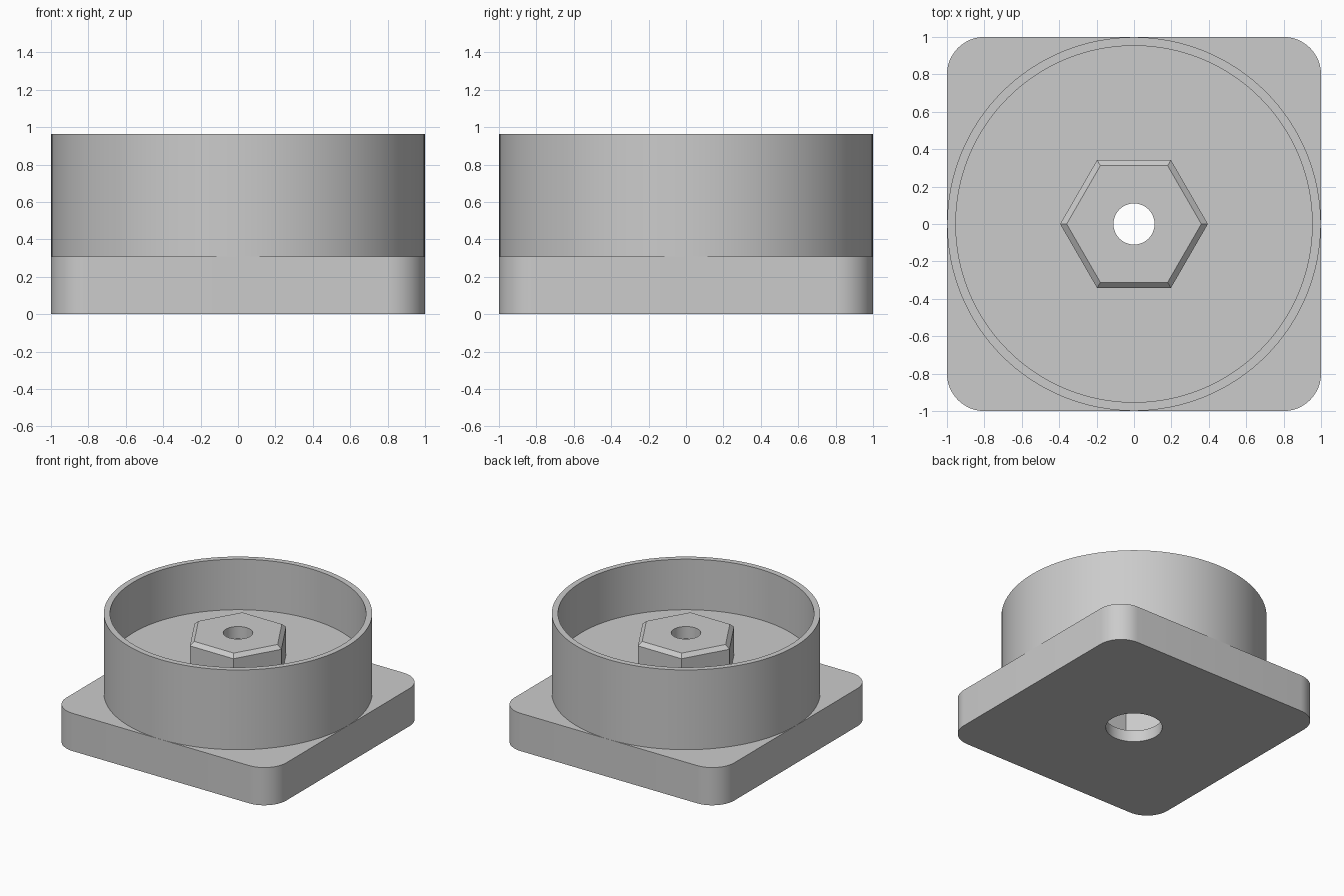
import bpy, bmesh, math

if "Cube" in bpy.data.objects:
    bpy.data.objects.remove(bpy.data.objects["Cube"])

grey = bpy.data.materials.new("light_grey")
grey.diffuse_color = (0.6, 0.6, 0.6, 1)
grey.use_nodes = True
grey.node_tree.nodes["Principled BSDF"].inputs["Base Color"].default_value = grey.diffuse_color


def circle(r, n):
    return [(r * math.cos(2 * math.pi * i / n), r * math.sin(2 * math.pi * i / n))
            for i in range(n)]


def rounded_square(half, r, n=12):
    pts = []
    for q, (sx, sy) in enumerate([(1, 1), (-1, 1), (-1, -1), (1, -1)]):
        for i in range(n + 1):
            a = math.pi / 2 * (q + i / n)
            pts.append((sx * (half - r) + r * math.cos(a), sy * (half - r) + r * math.sin(a)))
    return pts


def loft(name, sections):
    """Solid through stacked outlines: list of (outline, z)."""
    bm = bmesh.new()
    loops = [[bm.verts.new((x, y, z)) for x, y in pts] for pts, z in sections]
    for lo, hi in zip(loops, loops[1:]):
        n = len(lo)
        for i in range(n):
            j = (i + 1) % n
            bm.faces.new((lo[i], lo[j], hi[j], hi[i]))
    bm.faces.new(loops[0][::-1])
    bm.faces.new(loops[-1])
    me = bpy.data.meshes.new(name)
    bm.to_mesh(me)
    bm.free()
    me.materials.append(grey)
    ob = bpy.data.objects.new(name, me)
    bpy.context.collection.objects.link(ob)
    return ob


def combine(target, other, op):
    mod = target.modifiers.new(op, 'BOOLEAN')
    mod.operation, mod.object, mod.solver = op, other, 'EXACT'
    bpy.context.view_layer.objects.active = target
    bpy.ops.object.modifier_apply(modifier=mod.name)
    bpy.data.objects.remove(other)


# square foot with rounded corners
body = loft("mount_body", [(rounded_square(1.0, 0.2), 0), (rounded_square(1.0, 0.2), 0.31)])

# round cup standing on the foot, hollowed down to its floor
combine(body, loft("cup", [(circle(0.999, 128), 0.2), (circle(0.999, 128), 0.965)]), 'UNION')
combine(body, loft("cup_hollow", [(circle(0.953, 128), 0.55), (circle(0.953, 128), 1.2)]),
        'DIFFERENCE')

# chamfered hexagonal boss in the middle of the cup
combine(body, loft("hex_boss", [(circle(0.395, 6), 0.45), (circle(0.395, 6), 0.775),
                                (circle(0.36, 6), 0.805)]), 'UNION')

# hexagonal pocket inside, wide bore below and narrow bore above
combine(body, loft("hex_pocket", [(circle(0.34, 6), 0.095), (circle(0.34, 6), 0.705)]),
        'DIFFERENCE')
combine(body, loft("lower_bore", [(circle(0.213, 64), -0.1), (circle(0.213, 64), 0.3)]),
        'DIFFERENCE')
combine(body, loft("upper_bore", [(circle(0.11, 64), 0.5), (circle(0.11, 64), 1.0)]),
        'DIFFERENCE')

# smooth the round walls, keep the edges crisp
bpy.ops.object.select_all(action='DESELECT')
body.select_set(True)
bpy.context.view_layer.objects.active = body
bpy.ops.object.shade_smooth_by_angle(angle=math.radians(25))
